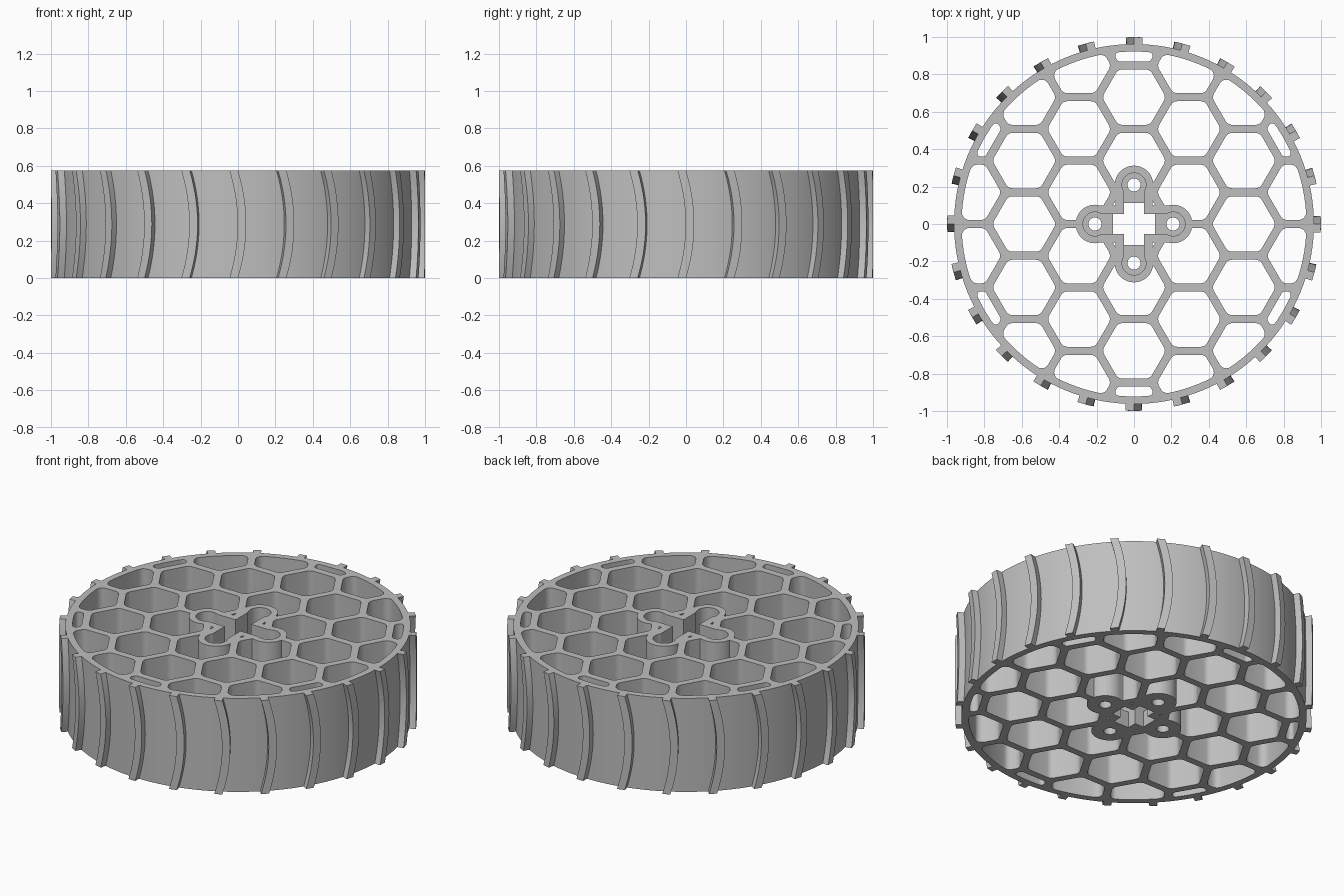
import bpy, bmesh, math
from mathutils import Vector, geometry

if "Cube" in bpy.data.objects:
    bpy.data.objects.remove(bpy.data.objects["Cube"])

H = 0.575            # wheel height
RIM, BORE = 0.962, 0.922
PITCH, CELL = 0.339, 0.148   # honeycomb spacing and cell apothem
BOSS = 0.209         # distance of hub bosses from the axle
N_TREADS = 24

grey = bpy.data.materials.new("grey plastic")
grey.diffuse_color = (0.52, 0.52, 0.52, 1)
grey.use_nodes = True
grey.node_tree.nodes["Principled BSDF"].inputs["Base Color"].default_value = grey.diffuse_color


def ring(r, n, cx=0.0, cy=0.0):
    return [Vector((cx + r * math.cos(2 * math.pi * i / n),
                    cy + r * math.sin(2 * math.pi * i / n))) for i in range(n)]


def box(hx, hy):
    return [Vector(p) for p in ((-hx, -hy), (hx, -hy), (hx, hy), (-hx, hy))]


def prisms(name, outlines, z0, z1):
    """Object made of upright prisms, one for each outline."""
    bm = bmesh.new()
    for pts in outlines:
        lo = [bm.verts.new((p.x, p.y, z0)) for p in pts]
        hi = [bm.verts.new((p.x, p.y, z1)) for p in pts]
        bm.faces.new(lo[::-1])
        bm.faces.new(hi)
        for i in range(len(pts)):
            j = (i + 1) % len(pts)
            bm.faces.new((lo[i], lo[j], hi[j], hi[i]))
    return finish(name, bm)


def finish(name, bm):
    bmesh.ops.recalc_face_normals(bm, faces=bm.faces)
    me = bpy.data.meshes.new(name)
    bm.to_mesh(me)
    bm.free()
    me.materials.append(grey)
    ob = bpy.data.objects.new(name, me)
    bpy.context.collection.objects.link(ob)
    return ob


def select(ob):
    bpy.ops.object.select_all(action='DESELECT')
    ob.select_set(True)
    bpy.context.view_layer.objects.active = ob


def combine(ob, other, op):
    select(ob)
    mod = ob.modifiers.new(op, 'BOOLEAN')
    mod.operation, mod.solver, mod.object = op, 'EXACT', other
    bpy.ops.object.modifier_apply(modifier=mod.name)
    bpy.data.objects.remove(other)


def clip(poly, n, d):
    """Keep the part of a convex polygon where p.n <= d."""
    out = []
    for i, a in enumerate(poly):
        b = poly[(i + 1) % len(poly)]
        da, db = a.dot(n) - d, b.dot(n) - d
        if da <= 0:
            out.append(a)
        if da * db < 0:
            out.append(a.lerp(b, da / (da - db)))
    return out


def cell(cx, cy, r):
    """Hexagonal cell trimmed by the rim, corners rounded with radius r."""
    poly = ring((CELL - r) / math.cos(math.pi / 6), 6, cx, cy)
    for n in ring(1, 144):
        poly = clip(poly, n, BORE - r)
    pts = [p + q for p in poly for q in ring(r, 24)]
    return [pts[i] for i in geometry.convex_hull_2d(pts)]


# honeycomb wheel body
cells = []
for col in range(-3, 4):
    for row in range(-4, 5):
        x = col * PITCH * math.sqrt(3) / 2
        y = (row + 0.5 * (col % 2)) * PITCH
        dist = math.hypot(x, y)
        if dist < 1.05:
            cells.append(cell(x, y, 0.02 if dist > 0.95 else 0.04))
wheel = prisms("honeycomb_wheel", [ring(RIM, 144)], 0, H)
combine(wheel, prisms("cell_cutter", cells, -0.1, H + 0.1), 'DIFFERENCE')

# hub: plus shape with four round bosses
bosses = [(BOSS, 0), (-BOSS, 0), (0, BOSS), (0, -BOSS)]
for part in [box(BOSS, 0.098), box(0.098, BOSS)] + [ring(0.103, 48, *b) for b in bosses]:
    combine(wheel, prisms("hub_part", [part], 0, H), 'UNION')

# hub openings: deep cross slot with counterbores, then through cross and bolt holes
FLOOR = 0.1
for hx, hy in ((BOSS, 0.053), (0.053, BOSS)):
    combine(wheel, prisms("slot_cutter", [box(hx, hy)], FLOOR, H + 0.1), 'DIFFERENCE')
for hx, hy in ((0.112, 0.053), (0.053, 0.112)):
    combine(wheel, prisms("cross_cutter", [box(hx, hy)], -0.1, H), 'DIFFERENCE')
for r, z in ((0.064, FLOOR), (0.035, -0.1)):
    combine(wheel, prisms("bolt_cutter", [ring(r, 32, *b) for b in bosses], z, H + 0.1),
            'DIFFERENCE')

# curved tread bars around the rim
bm = bmesh.new()
STEPS, WIDTH, BOW = 16, 0.046, 0.044
for k in range(N_TREADS):
    rows = []
    for s in range(STEPS + 1):
        t = s / STEPS
        end = BOW * (1 - (2 * t - 1) ** 2)
        rows.append([])
        for r, off in ((RIM - 0.015, -WIDTH), (0.999, -WIDTH), (0.999, 0), (RIM - 0.015, 0)):
            a = 2 * math.pi * k / N_TREADS + end + off
            rows[-1].append(bm.verts.new((r * math.cos(a), r * math.sin(a), t * H)))
    for lo, hi in zip(rows, rows[1:]):
        for i in range(4):
            j = (i + 1) % 4
            bm.faces.new((lo[i], lo[j], hi[j], hi[i]))
    bm.faces.new(rows[0])
    bm.faces.new(rows[-1])
treads = finish("tread_bars", bm)

for ob in (wheel, treads):
    select(ob)
    bpy.ops.object.shade_smooth_by_angle(angle=math.radians(25))
